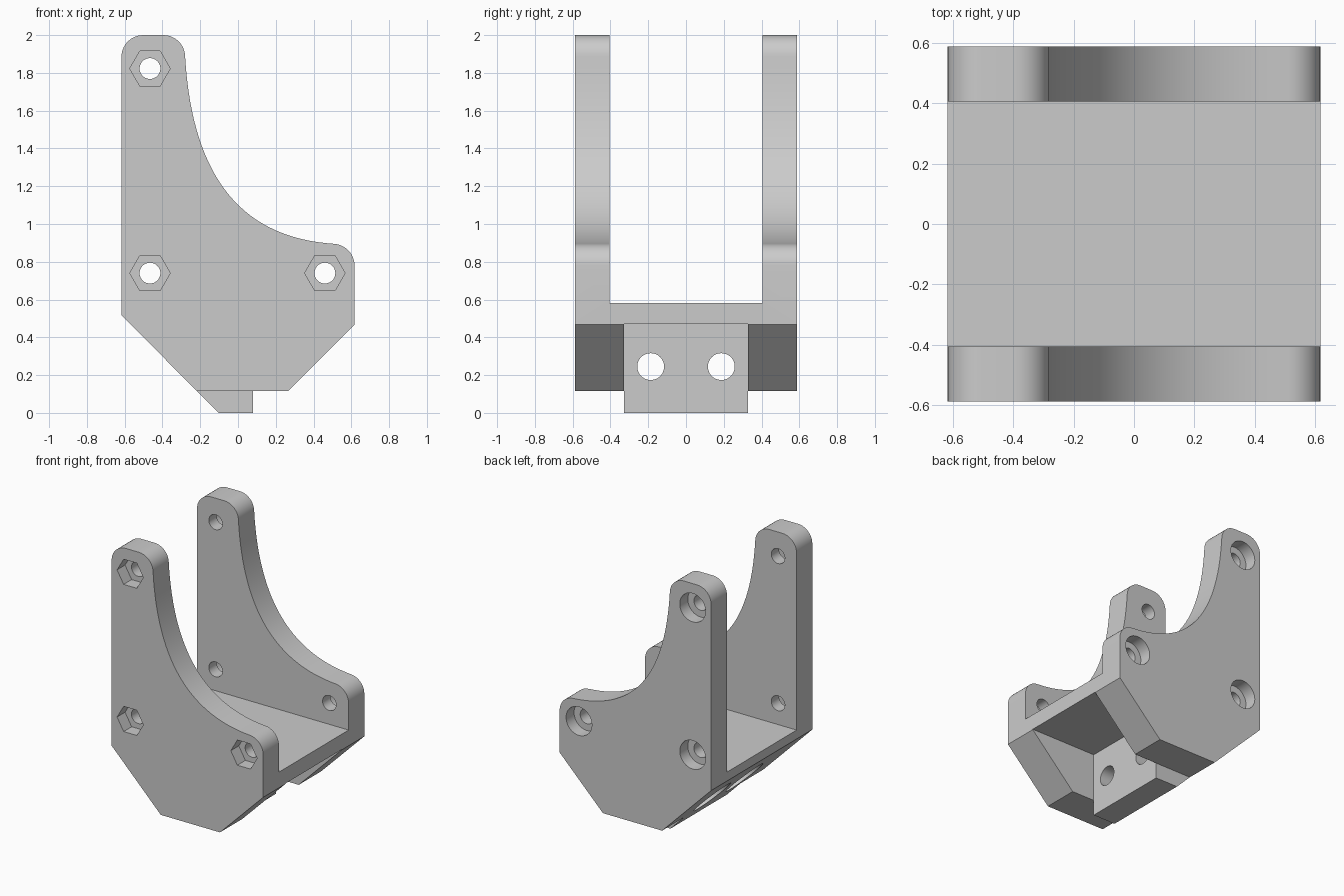
import bpy, bmesh, math
from mathutils import Matrix, Vector

cube = bpy.data.objects.get("Cube")
if cube:
    bpy.data.objects.remove(cube, do_unlink=True)

grey = bpy.data.materials.new("light_grey")
grey.use_nodes = True
grey.diffuse_color = (0.6, 0.6, 0.6, 1)
grey.node_tree.nodes["Principled BSDF"].inputs["Base Color"].default_value = (0.6, 0.6, 0.6, 1)


def finish(name, bm):
    bmesh.ops.recalc_face_normals(bm, faces=bm.faces[:])
    mesh = bpy.data.meshes.new(name)
    bm.to_mesh(mesh)
    bm.free()
    mesh.materials.append(grey)
    obj = bpy.data.objects.new(name, mesh)
    bpy.context.collection.objects.link(obj)
    return obj


def extrude_profile(name, points, half_depth):
    """Solid with an x-z outline, symmetric about y = 0."""
    bm = bmesh.new()
    face = bm.faces.new([bm.verts.new((x, -half_depth, z)) for x, z in points])
    extruded = bmesh.ops.extrude_face_region(bm, geom=[face])["geom"]
    verts = [v for v in extruded if isinstance(v, bmesh.types.BMVert)]
    bmesh.ops.translate(bm, verts=verts, vec=(0, 2 * half_depth, 0))
    return finish(name, bm)


def cut(target, cutter):
    mod = target.modifiers.new("cut", 'BOOLEAN')
    mod.operation = 'DIFFERENCE'
    mod.solver = 'EXACT'
    mod.object = cutter
    bpy.context.view_layer.objects.active = target
    bpy.ops.object.modifier_apply(modifier=mod.name)
    bpy.data.objects.remove(cutter, do_unlink=True)


def box(low, high):
    low, high = Vector(low), Vector(high)
    bm = bmesh.new()
    bmesh.ops.create_cube(bm, size=1, matrix=Matrix.Translation((low + high) / 2)
                          @ Matrix.Diagonal((*(high - low), 1)))
    return finish("box_cutter", bm)


def rod(start, end, radius, sides=48, spin=0):
    start, end = Vector(start), Vector(end)
    axis = end - start
    turn = axis.to_track_quat('Z', 'Y').to_matrix().to_4x4()
    bm = bmesh.new()
    bmesh.ops.create_cone(bm, cap_ends=True, segments=sides, radius1=radius, radius2=radius,
                          depth=axis.length, matrix=Matrix.Translation((start + end) / 2)
                          @ turn @ Matrix.Rotation(spin, 4, 'Z'))
    return finish("rod_cutter", bm)


def arc(cx, cz, r, start, end, steps=10):
    angles = [math.radians(start + (end - start) * i / steps) for i in range(steps + 1)]
    return [(cx + r * math.cos(a), cz + r * math.sin(a)) for a in angles]


def bezier(a, b, c, d, steps=32):
    a, b, c, d = map(Vector, (a, b, c, d))
    result = []
    for i in range(1, steps):
        t = i / steps
        u = 1 - t
        result.append(tuple(a*u**3 + b*3*u*u*t + c*3*u*t*t + d*t**3))
    return result


# Side outline: chamfered foot, rounded tips and a swept inner curve
outline = [(-0.217, 0.115), (-0.617, 0.517)]
outline += arc(-0.502, 1.885, 0.115, 180, 90)
outline += arc(-0.395, 1.885, 0.115, 90, 0)
outline += bezier((-0.28, 1.885), (-0.24, 1.22), (0.04, 0.925), (0.51, 0.895))
outline += arc(0.502, 0.78, 0.115, 86, 0)
outline += [(0.617, 0.467), (0.265, 0.115)]
bracket = extrude_profile("bracket_body", outline, 0.588)

# Gap between the cheeks and recess under the floor
cut(bracket, box((-1, -0.405, 0.583), (1, 0.405, 3)))
cut(bracket, box((0.08, -0.328, -1), (1, 0.328, 0.47)))

# Cheek bolt holes, hexagonal nut pockets in front, round head pockets behind
for x, z in ((-0.466, 1.823), (-0.466, 0.74), (0.46, 0.74)):
    cut(bracket, rod((x, -1, z), (x, 1, z), 0.055))
    pocket = rod((x, -1, z), (x, -0.495, z), 0.107, 6)
    # Point two corners of the hexagon along x
    corner = max(pocket.data.vertices, key=lambda v: v.co.x).co.x - x
    if corner < 0.1:
        bpy.data.objects.remove(pocket, do_unlink=True)
        pocket = rod((x, -1, z), (x, -0.495, z), 0.107, 6, math.pi / 6)
    cut(bracket, pocket)
    cut(bracket, rod((x, 0.495, z), (x, 1, z), 0.105))

# Mounting holes through the spine, widened on the sloping side
for y in (-0.187, 0.187):
    cut(bracket, rod((-1, y, 0.245), (0.3, y, 0.245), 0.071))
    cut(bracket, rod((-1, y, 0.245), (-0.1, y, 0.245), 0.125))

# Tongue below the spine
tongue = extrude_profile("foot_tongue", [(-0.217, 0.115), (-0.103, 0), (0.08, 0), (0.08, 0.115)], 0.328)

bpy.ops.object.select_all(action='DESELECT')
bracket.select_set(True)
bpy.context.view_layer.objects.active = bracket
bpy.ops.object.shade_smooth_by_angle(angle=math.radians(30))
